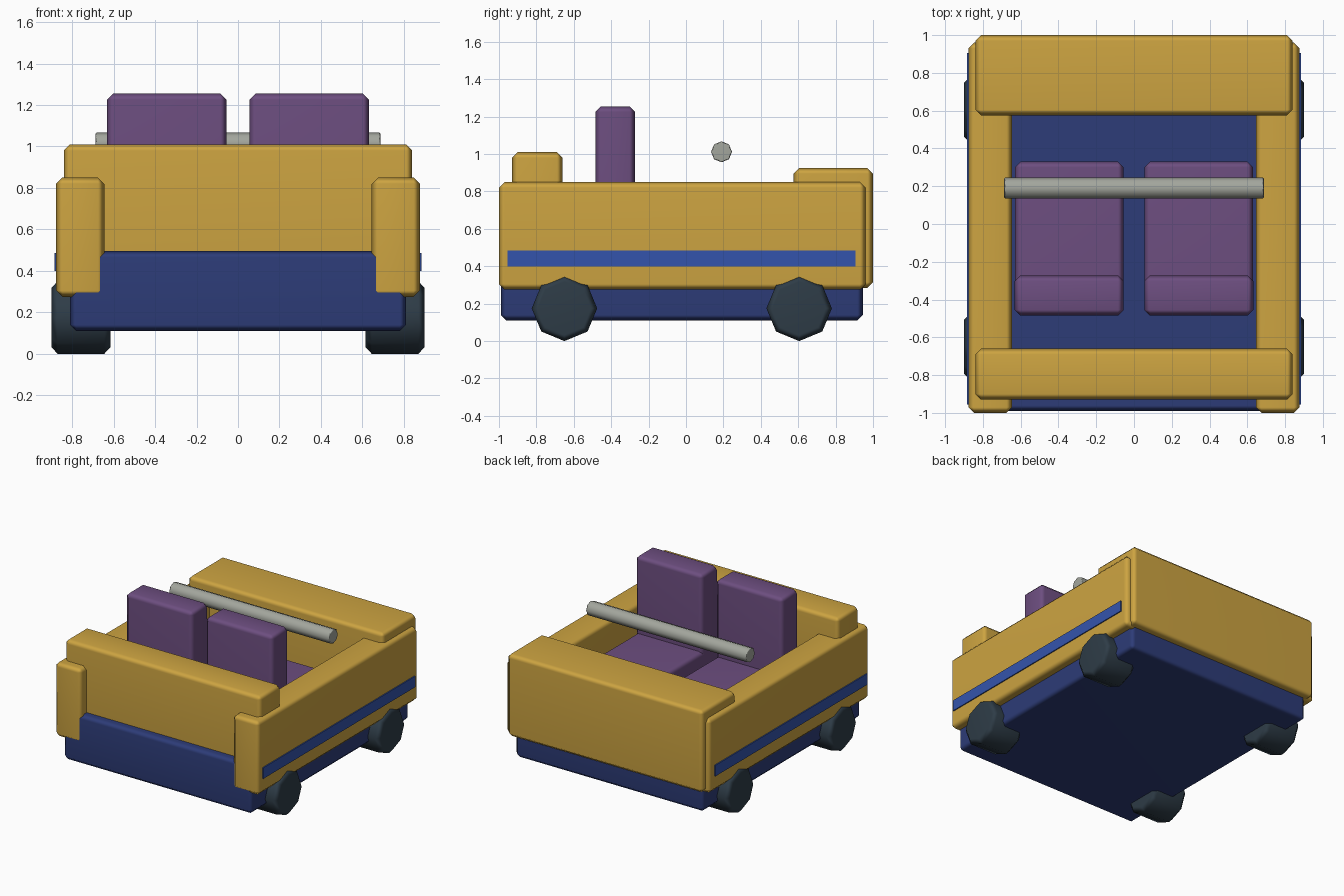
import bpy, bmesh, math
from mathutils import Matrix

if "Cube" in bpy.data.objects:
    bpy.data.objects.remove(bpy.data.objects["Cube"])


def material(name, rgb):
    def lin(c):
        c /= 255
        return c / 12.92 if c <= 0.04045 else ((c + 0.055) / 1.055) ** 2.4
    m = bpy.data.materials.new(name)
    m.diffuse_color = (*[lin(c) for c in rgb], 1)
    m.use_nodes = True
    m.node_tree.nodes["Principled BSDF"].inputs["Base Color"].default_value = m.diffuse_color
    return m


YELLOW = material("yellow body", (205, 164, 65))
NAVY = material("navy chassis", (45, 60, 120))
BLUE = material("blue stripe", (52, 84, 172))
PURPLE = material("purple seat", (109, 78, 128))
TYRE = material("dark tyre", (46, 60, 71))
GREY = material("grey bar", (163, 166, 157))


def finish(name, bm, mat):
    bmesh.ops.recalc_face_normals(bm, faces=bm.faces)
    me = bpy.data.meshes.new(name)
    bm.to_mesh(me)
    bm.free()
    me.materials.append(mat)
    me.polygons.foreach_set("use_smooth", [True] * len(me.polygons))
    me.set_sharp_from_angle(angle=math.radians(50))
    ob = bpy.data.objects.new(name, me)
    bpy.context.collection.objects.link(ob)
    # keep the large faces flat while the bevels shade softly
    wn = ob.modifiers.new("flat faces", "WEIGHTED_NORMAL")
    wn.keep_sharp = True
    return ob


def box(name, x, y, z, mat, bevel=0.03):
    bm = bmesh.new()
    bmesh.ops.create_cube(bm, size=1)
    for v in bm.verts:
        for i, (lo, hi) in enumerate((x, y, z)):
            v.co[i] = (lo + hi) / 2 + v.co[i] * (hi - lo)
    if bevel:
        bmesh.ops.bevel(bm, geom=bm.edges[:], offset=bevel, segments=1, affect='EDGES')
    return finish(name, bm, mat)


def rod(name, x, y, z, radius, mat, bevel):
    # eight-sided cylinder along x with bevelled rims
    bm = bmesh.new()
    bmesh.ops.create_cone(bm, cap_ends=True, segments=8, radius1=radius, radius2=radius,
                          depth=x[1] - x[0],
                          matrix=Matrix.Translation(((x[0] + x[1]) / 2, y, z))
                          @ Matrix.Rotation(math.pi / 2, 4, 'Y'))
    rims = [e for e in bm.edges if any(len(f.verts) == 8 for f in e.link_faces)]
    bmesh.ops.bevel(bm, geom=rims, offset=bevel, segments=1, affect='EDGES')
    return finish(name, bm, mat)


def span(side, a, b):
    return tuple(sorted((side * a, side * b)))


# chassis and body
box("chassis", (-0.81, 0.81), (-0.99, 0.945), (0.11, 0.495), NAVY)
box("hood", (-0.84, 0.84), (0.575, 1.0), (0.285, 0.925), YELLOW)
box("seat_side_panel", (-0.84, 0.84), (-0.93, -0.66), (0.42, 1.01), YELLOW)

for s, label in ((-1, "left"), (1, "right")):
    # side walls with stripes
    box(label + "_side_panel", span(s, 0.645, 0.877), (-1.0, 0.96), (0.275, 0.85), YELLOW)
    box(label + "_stripe", span(s, 0.876, 0.885), (-0.955, 0.905), (0.40, 0.485), BLUE, 0)
    # seats
    box(label + "_seat_cushion", span(s, 0.055, 0.63), (-0.47, 0.33), (0.45, 0.66), PURPLE)
    box(label + "_seat_back", span(s, 0.055, 0.632), (-0.485, -0.272), (0.5, 1.255), PURPLE)
    # wheels
    for y, end in ((-0.65, "front"), (0.605, "back")):
        rod(f"{label}_{end}_wheel", span(s, 0.615, 0.9), y, 0.175, 0.175, TYRE, 0.03)

# cross bar
rod("cross_bar", (-0.687, 0.687), 0.19, 1.012, 0.056, GREY, 0.006)
